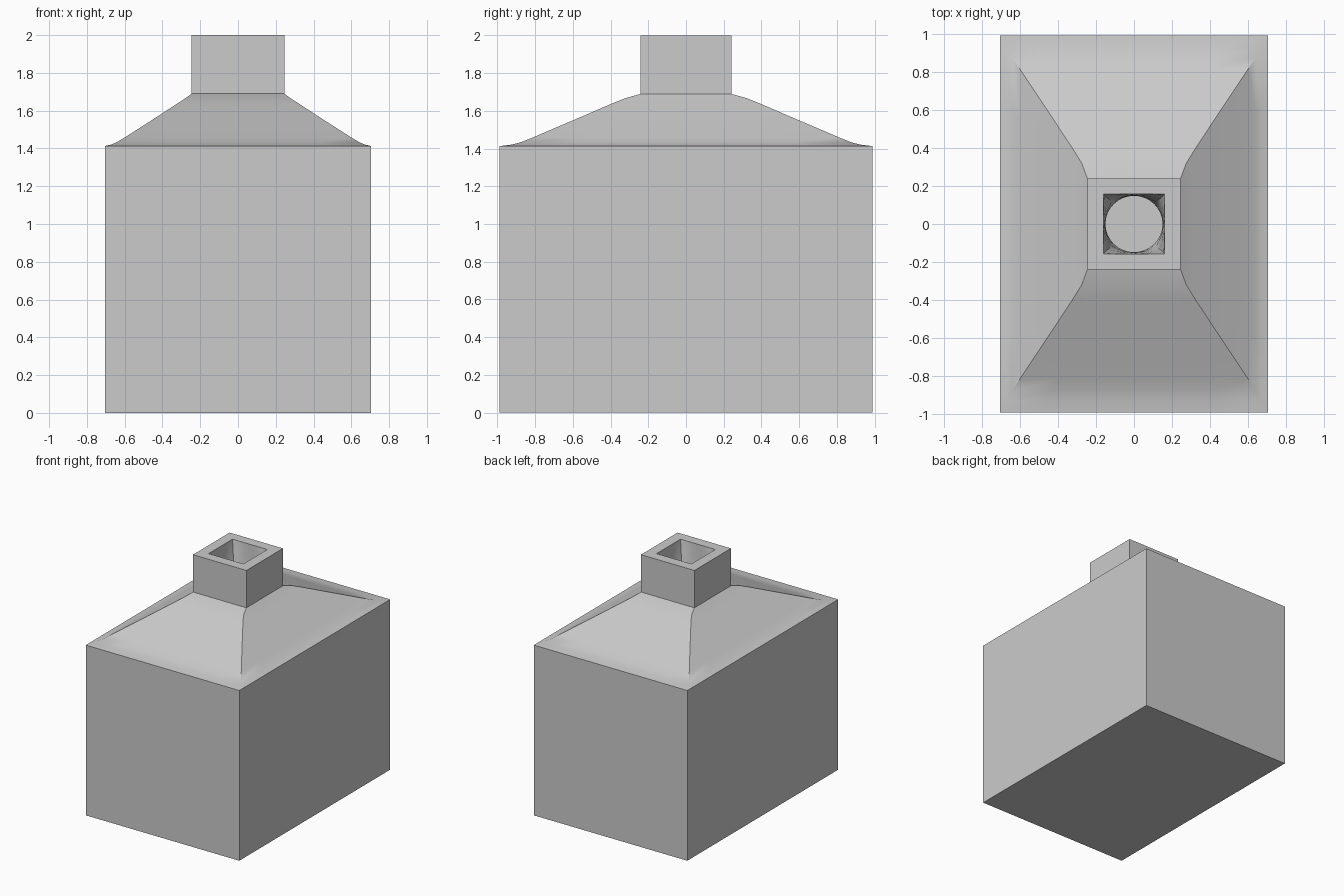
import bpy, bmesh, math

if "Cube" in bpy.data.objects:
    bpy.data.objects.remove(bpy.data.objects["Cube"])

N = 32  # points per ring, corners included


def ring(bm, hx, hy, z, roundness=0.0):
    """Rectangular ring of points; roundness 1 turns it into an ellipse."""
    verts = []
    for i in range(N):
        a = 2 * math.pi * i / N
        c, s = math.cos(a), math.sin(a)
        k = (1 - roundness) / max(abs(c), abs(s)) + roundness
        verts.append(bm.verts.new((hx * c * k, hy * s * k, z)))
    return verts


def loft(bm, rings):
    for lo, hi in zip(rings, rings[1:]):
        for i in range(N):
            j = (i + 1) % N
            bm.faces.new((lo[i], lo[j], hi[j], hi[i]))


# half width, half depth, height, roundness
sections = [
    # body
    (0.705, 0.99, 0.0, 0),
    (0.705, 0.99, 1.413, 0),
    # flared shoulder
    (0.67, 0.925, 1.421, 0),
    (0.64, 0.875, 1.434, 0),
    (0.60, 0.815, 1.458, 0),
    (0.45, 0.59, 1.554, 0),
    (0.315, 0.385, 1.642, 0),
    (0.275, 0.32, 1.668, 0),
    (0.245, 0.24, 1.69, 0),
    # neck and flat rim
    (0.245, 0.24, 2.0, 0),
    (0.16, 0.157, 2.0, 0),
    # mouth, turning from square to round
    (0.16, 0.157, 1.98, 0.1),
    (0.157, 0.154, 1.88, 0.45),
    (0.153, 0.15, 1.76, 0.8),
    (0.15, 0.148, 1.6, 1.0),
]

bm = bmesh.new()
rings = [ring(bm, *s) for s in sections]
loft(bm, rings)
# base
bm.faces.new(list(reversed(rings[0])))

mesh = bpy.data.meshes.new("bottle")
bm.to_mesh(mesh)
bm.free()
bottle = bpy.data.objects.new("bottle", mesh)
bpy.context.collection.objects.link(bottle)
bpy.context.view_layer.objects.active = bottle
bottle.select_set(True)
bpy.ops.object.shade_smooth_by_angle(angle=math.radians(28))
